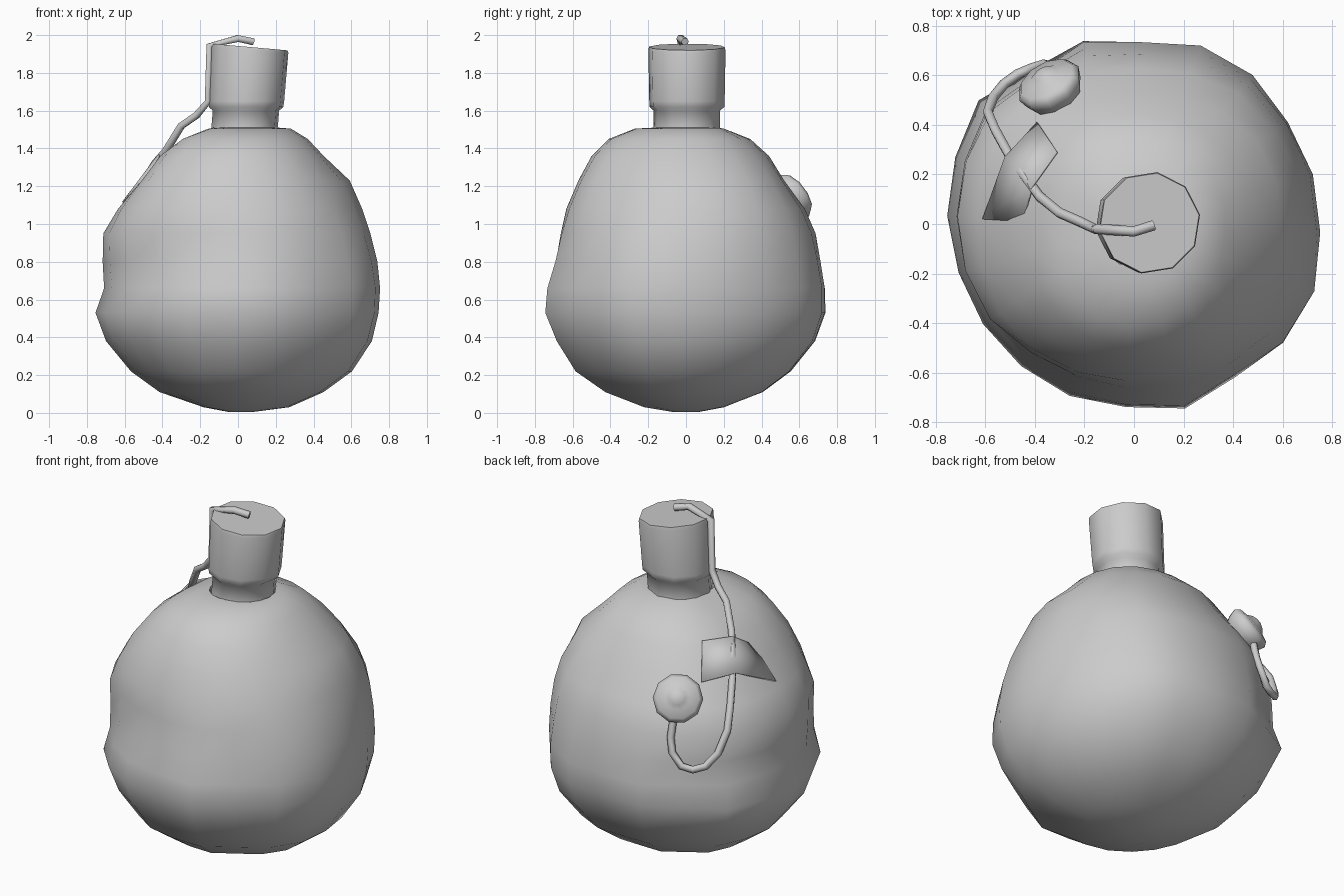
import bpy, bmesh, math
from mathutils import Vector

if "Cube" in bpy.data.objects:
    bpy.data.objects.remove(bpy.data.objects["Cube"])

grey = bpy.data.materials.new("plain grey")
grey.diffuse_color = (0.6, 0.6, 0.6, 1)
grey.use_nodes = True
grey.node_tree.nodes["Principled BSDF"].inputs["Base Color"].default_value = grey.diffuse_color


def finish(bm, name, angle=50):
    bmesh.ops.recalc_face_normals(bm, faces=bm.faces)
    me = bpy.data.meshes.new(name)
    bm.to_mesh(me)
    bm.free()
    ob = bpy.data.objects.new(name, me)
    bpy.context.collection.objects.link(ob)
    me.materials.append(grey)
    bpy.ops.object.select_all(action='DESELECT')
    bpy.context.view_layer.objects.active = ob
    ob.select_set(True)
    bpy.ops.object.shade_smooth_by_angle(angle=math.radians(angle))
    return ob


def skin(rings, name, angle=50):
    """Join rings of points into a closed tube."""
    bm = bmesh.new()
    loops = [[bm.verts.new(p) for p in r] for r in rings]
    n = len(loops[0])
    for a, b in zip(loops, loops[1:]):
        for i in range(n):
            j = (i + 1) % n
            bm.faces.new((a[i], a[j], b[j], b[i]))
    bm.faces.new(loops[0])
    bm.faces.new(loops[-1])
    return finish(bm, name, angle)


# Lumpy sack body: height, then reach to left, right, front, back
body = [
    (0.005, .05, .08, .07, .07), (0.03, .18, .27, .22, .20),
    (0.11, .41, .45, .43, .41), (0.22, .56, .60, .59, .56),
    (0.38, .69, .705, .69, .69), (0.53, .745, .74, .75, .745),
    (0.66, .70, .748, .74, .745), (0.80, .71, .735, .70, .72),
    (0.95, .71, .70, .67, .69), (1.08, .635, .66, .635, .63),
    (1.23, .51, .595, .57, .52), (1.36, .41, .455, .50, .44),
    (1.45, .28, .37, .41, .34), (1.505, .14, .28, .27, .20),
    (1.51, .13, .215, .175, .17), (1.45, .11, .19, .15, .15)]
# Uneven girth around the widest part, one value per side
girth = (.75, .747, .743, .768, .769, .735, .766, .74, .784, .765,
         .755, .735, .73, .73, .737, .735, .765, .73, .766, .775)
# Soft lumps and dents: compass angle, height, angle spread, height spread, depth
lumps = [(238, .87, 20, .13, -.045), (216, 1.25, 20, .08, .03),
         (215, 1.42, 25, .06, .03), (325, 1.18, 22, .15, -.03),
         (140, .50, 18, .10, .02), (305, .55, 20, .1, .01)]
rings = []
for z, left, right, front, back in body:
    ring = []
    low = max(0, min(1, (1.1 - z) / .4))     # 1 on the belly, 0 at the shoulder
    for i, g in enumerate(girth):
        deg = 18 * i - 2.5
        t = math.radians(deg)
        c, s = math.cos(t), math.sin(t)
        r = (right if c > 0 else left) * c * c + (front if s < 0 else back) * s * s
        if s > 0:
            swell = .055 if c > 0 else .05
        else:
            swell = .03
        if z > 1.5:
            swell = .02
        r *= 1 + low * (g / .745 - 1) + (1 - low) * swell * math.sin(2 * t) ** 2
        for a, h, da, dh, d in lumps:
            gap = (deg - a + 180) % 360 - 180
            r += d * math.exp(-(gap / da) ** 2 - ((z - h) / dh) ** 2)
        ring.append((r * c, r * s, z))
    rings.append(ring)
skin(rings, "body", 60)


# Ten-sided neck and its wider cap, slightly leaning
def neck_ring(cx, z, r, tilt=0):
    out = []
    for i in range(10):
        t = math.radians(9 + 36 * i)
        out.append((cx + r * math.cos(t), .005 + r * math.sin(t),
                    z - tilt * math.cos(t)))
    return out


skin([neck_ring(.035, 1.45, .18), neck_ring(.035, 1.51, .178),
      neck_ring(.042, 1.60, .178), neck_ring(.043, 1.62, .20),
      neck_ring(.045, 1.65, .202), neck_ring(.062, 1.92, .207, .015),
      neck_ring(.062, 1.937, .203, .018)], "neck_cap", 50)


# Cord running from the cap, under the patch, round to the button
cord = [Vector(p) for p in (
    (.08, -.005, 1.965), (0, -.03, 1.982), (-.15, -.02, 1.945), (-.157, -.02, 1.65),
    (-.22, .01, 1.575), (-.30, .045, 1.52), (-.38, .11, 1.39), (-.44, .19, 1.32),
    (-.505, .28, 1.21), (-.56, .38, 1.09), (-.59, .45, .98), (-.57, .51, .86),
    (-.525, .565, .79), (-.47, .605, .77), (-.41, .63, .785), (-.36, .645, .86),
    (-.34, .63, .94), (-.34, .60, 1.06))]
rings = []
for i, p in enumerate(cord):
    d = (cord[min(i + 1, len(cord) - 1)] - cord[max(i - 1, 0)]).normalized()
    out = Vector((p.x - .05, p.y, .6)).normalized()
    u = d.cross(out).normalized()
    w = u.cross(d)
    rings.append([p + .021 * (u * math.cos(k * math.pi / 3) + w * math.sin(k * math.pi / 3))
                  for k in range(6)])
skin(rings, "cord", 70)


# Domed button on the back left
axis = Vector((-.42, .72, .55)).normalized()
u = axis.cross(Vector((0, 0, 1))).normalized()
w = axis.cross(u)
base = Vector((-.325, .535, 1.125))
rings = []
for h, r in ((-.06, .09), (0, .125), (.045, .138), (.07, .118), (.08, .07),
             (.10, .045), (.11, .015)):
    rings.append([base + axis * h + r * (u * math.cos(k * math.pi / 5) + w * math.sin(k * math.pi / 5))
                  for k in range(10)])
skin(rings, "button", 70)


# Cloth patch strapped over the cord
bm = bmesh.new()
low_edge = [(-.61, .02, 1.115), (-.52, .27, 1.235), (-.39, .41, 1.2)]
high_edge = [(-.45, .01, 1.29), (-.41, .15, 1.38), (-.31, .29, 1.38)]
a = [bm.verts.new(p) for p in low_edge]
b = [bm.verts.new(p) for p in high_edge]
for i in range(2):
    bm.faces.new((a[i], a[i + 1], b[i + 1], b[i]))
patch = finish(bm, "patch", 40)
solid = patch.modifiers.new("thickness", 'SOLIDIFY')
solid.thickness = 0.008
solid.offset = 0
